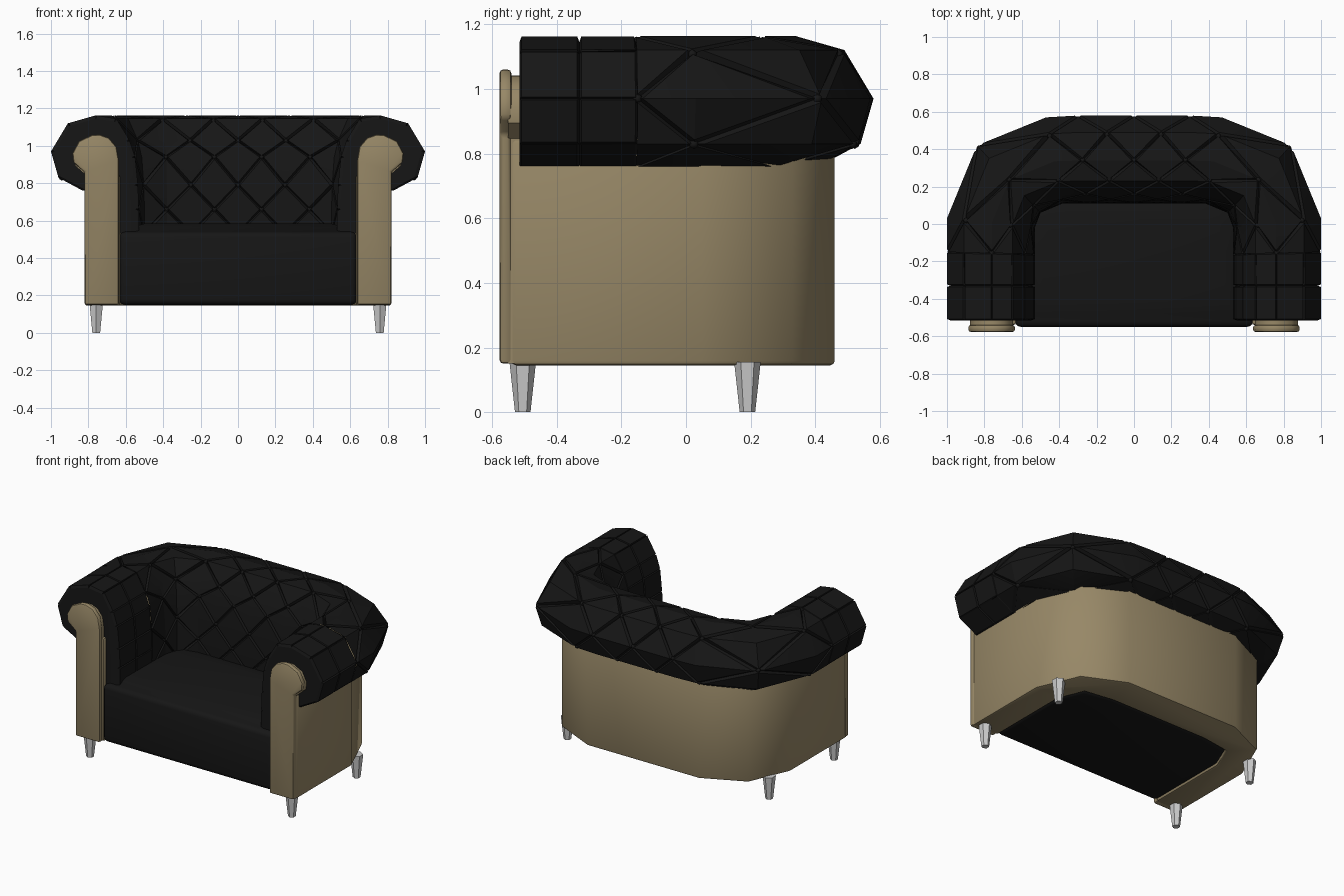
import bpy, bmesh, math
from mathutils import Vector

if "Cube" in bpy.data.objects:
    bpy.data.objects.remove(bpy.data.objects["Cube"])


def material(name, color):
    m = bpy.data.materials.new(name)
    m.diffuse_color = (*color, 1)
    m.use_nodes = True
    m.node_tree.nodes["Principled BSDF"].inputs["Base Color"].default_value = m.diffuse_color
    return m


BLACK = material("black_leather", (0.008, 0.008, 0.008))
TAN = material("tan_leather", (0.31, 0.245, 0.135))


def finish(bm, name, mat=None, angle=35):
    bmesh.ops.remove_doubles(bm, verts=bm.verts, dist=1e-5)
    bmesh.ops.recalc_face_normals(bm, faces=bm.faces)
    me = bpy.data.meshes.new(name)
    bm.to_mesh(me)
    bm.free()
    me.shade_smooth()
    me.set_sharp_from_angle(angle=math.radians(angle))
    if mat:
        me.materials.append(mat)
    ob = bpy.data.objects.new(name, me)
    bpy.context.collection.objects.link(ob)
    return ob


def bevel_sharp(bm, width, segments=2):
    edges = [e for e in bm.edges if e.calc_face_angle(0) > 0.75]
    bmesh.ops.bevel(bm, geom=edges, offset=width, segments=segments,
                    profile=0.5, affect='EDGES', clamp_overlap=True)


def prism(pts, shift):
    """Closed polygon of 3D points extruded along shift."""
    bm = bmesh.new()
    face = bm.faces.new([bm.verts.new(p) for p in pts])
    ext = bmesh.ops.extrude_face_region(bm, geom=[face])
    top = [v for v in ext["geom"] if isinstance(v, bmesh.types.BMVert)]
    bmesh.ops.translate(bm, vec=shift, verts=top)
    bmesh.ops.recalc_face_normals(bm, faces=bm.faces)
    return bm


def mirrored(half):
    return half + [(-x, y) for x, y in reversed(half)]


# tufted roll: inner and outer plan lines per column, profile (offset, z) per row
COLS = [((0, .11), (0, .58)), ((.125, .11), (.15, .58)), ((.25, .11), (.30, .58)),
        ((.38, .11), (.47, .57)), ((.50, .06), (.84, .42)), ((.53, -.02), (1, .03)),
        ((.53, -.16), (1, -.15)), ((.53, -.33), (1, -.33)), ((.53, -.515), (1, -.515))]
ROWS = [(0, .53), (0, .66), (.005, .79), (.02, .94), (.05, 1.03), (.12, 1.145),
        (.23, 1.163), (.38, 1.12), (.47, .97), (.43, .83), (.30, .76)]
LAST = len(ROWS) - 1


def place(i, o, z):
    a, b = (Vector(p) for p in COLS[abs(i)])
    p = a.lerp(b, o / .47)
    return Vector((-p.x if i < 0 else p.x, p.y, z))


def full(i, j):
    return place(i, *ROWS[j])


def sunk(i, j):
    """Button and seam points are pulled in towards the core of the roll."""
    o, z = ROWS[j]
    if abs(i) <= 6 and (i + j) % 2:
        return full(i, j)
    d = Vector((.24 - o, min(z, .97) - z)).normalized() * .018
    return place(i, o + d.x, z + d.y)


bm = bmesh.new()


def add(*pts):
    bm.faces.new([bm.verts.new(p) for p in pts])


# diamonds around every unbuttoned lattice point
for i in range(-6, 7):
    for j in range(LAST + 1):
        if (i + j) % 2 == 0:
            continue
        c = full(i, j)
        near = [(i + 1, j), (i, j + 1), (i - 1, j), (i, j - 1)]
        for a, b in zip(near, near[1:] + near[:1]):
            if all(abs(q[0]) <= 6 and 0 <= q[1] <= LAST for q in (a, b)):
                ra, rb = full(*a).lerp(c, .09), full(*b).lerp(c, .09)
                add(sunk(*a), sunk(*b), rb, ra)
                add(ra, rb, c)

# plain seamed panels at the arm fronts, and the end caps
for s in (-1, 1):
    for i in (6, 7):
        for j in range(LAST):
            cs = [(s * i, j), (s * i + s, j), (s * i + s, j + 1), (s * i, j + 1)]
            mid = sum((full(*q) for q in cs), Vector()) / 4
            ring = [full(*q).lerp(mid, .07) for q in cs]
            for k in range(4):
                n = (k + 1) % 4
                add(sunk(*cs[k]), sunk(*cs[n]), ring[n], ring[k])
            add(*ring)
    add(*[sunk(s * 8, j) for j in range(LAST + 1)],
        place(s * 8, .1, .76), place(s * 8, .1, .53))

# underside
for i in range(-8, 8):
    lines = [[sunk(k, LAST), place(k, .1, .76), place(k, .1, .53), sunk(k, 0)]
             for k in (i, i + 1)]
    for k in range(3):
        add(lines[0][k], lines[1][k], lines[1][k + 1], lines[0][k + 1])
finish(bm, "tufted_back_and_arms", BLACK, 20)

# buttons
bm = bmesh.new()
for i in range(-6, 7):
    for j in range(1, LAST):
        if (i + j) % 2 == 0:
            b = bmesh.ops.create_icosphere(bm, subdivisions=1, radius=.016)
            bmesh.ops.translate(bm, vec=sunk(i, j), verts=b["verts"])
finish(bm, "buttons", BLACK, 60)

# outer shell, U-shaped in plan
outer = [(.82, -.54), (.82, .05), (.70, .33), (.42, .46)]
inner = [(.63, -.54), (.63, .03), (.56, .20), (.36, .23)]
loop = mirrored(outer) + [(-x, y) for x, y in inner] + inner[::-1]
bm = prism([(x, y, .145) for x, y in loop], (0, 0, .70))
bevel_sharp(bm, .014)
finish(bm, "outer_shell", TAN, 40)

# seat with a slightly crowned top
plan = mirrored([(.635, -.55), (.635, .03), (.565, .20), (.36, .235)])
bm = prism([(x, y, .15) for x, y in plan], (0, 0, .39))
bevel_sharp(bm, .03, 3)
top = max(bm.faces, key=lambda f: f.calc_center_median().z)
for thick, rise in ((.06, .025), (.09, .02)):
    bmesh.ops.inset_region(bm, faces=[top], thickness=thick)
    bmesh.ops.translate(bm, vec=(0, 0, rise), verts=top.verts)
finish(bm, "seat", BLACK, 40)

# scrolled arm front panels
scroll = [(.637, .15), (.82, .15), (.82, .86), (.88, .91), (.885, .96), (.85, 1.025),
          (.78, 1.058), (.74, 1.06), (.69, 1.042), (.65, .995), (.637, .92)]
for s, side in ((-1, "left"), (1, "right")):
    bm = prism([(s * x, -.577, z) for x, z in scroll], (0, .037, 0))
    bevel_sharp(bm, .012)
    finish(bm, side + "_arm_front", TAN, 40)
    bm = prism([(s * (.76 + (x - .76) * .93), -.55, .15 + (z - .15) * .98)
                for x, z in scroll], (0, .05, 0))
    finish(bm, side + "_arm_front_backing", TAN, 40)

    # tapered legs
    for y, end in ((-.505, "front"), (.19, "rear")):
        bm = bmesh.new()
        bmesh.ops.create_cone(bm, cap_ends=True, segments=6, radius1=.024,
                              radius2=.041, depth=.155)
        bmesh.ops.translate(bm, vec=(s * .758, y, .0775), verts=bm.verts)
        finish(bm, side + "_" + end + "_leg", None, 30)
